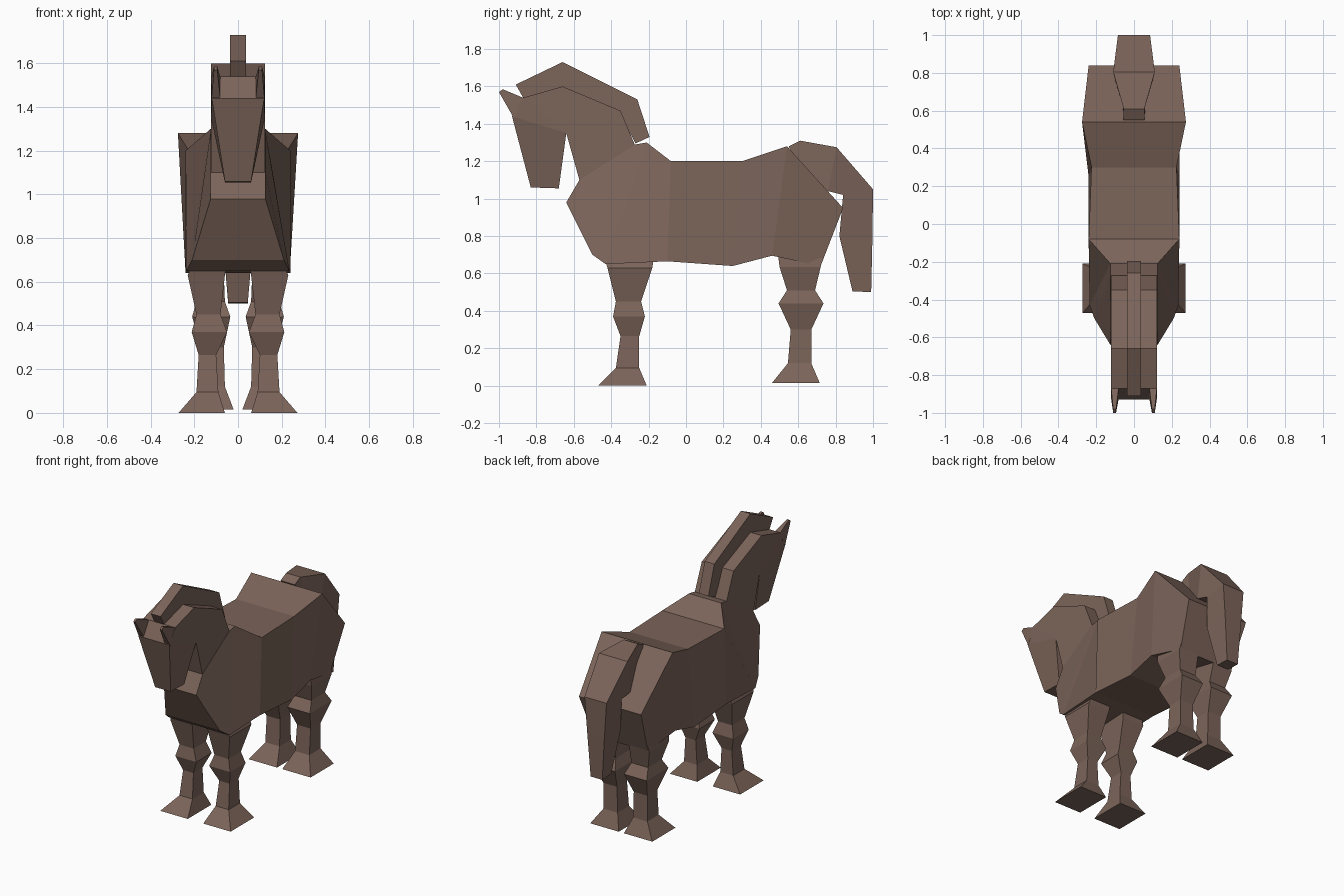
import bpy, bmesh

brown = bpy.data.materials.new("brown coat")
brown.diffuse_color = (0.2, 0.128, 0.101, 1)


def loft(name, rings):
    """Join four-cornered rings into one closed flat-faced part."""
    bm = bmesh.new()
    rows = [[bm.verts.new(p) for p in ring] for ring in rings]
    for a, b in zip(rows, rows[1:]):
        for i in range(4):
            j = (i + 1) % 4
            bm.faces.new((a[i], a[j], b[j], b[i]))
    bm.faces.new(rows[0])
    bm.faces.new(rows[-1])
    bmesh.ops.remove_doubles(bm, verts=bm.verts, dist=0.001)
    bmesh.ops.recalc_face_normals(bm, faces=bm.faces)
    mesh = bpy.data.meshes.new(name)
    bm.to_mesh(mesh)
    bm.free()
    mesh.materials.append(brown)
    obj = bpy.data.objects.new(name, mesh)
    bpy.context.collection.objects.link(obj)
    return obj


def profile(name, pairs):
    """Symmetric part from pairs of (y, z, half width): upper and lower edge."""
    return loft(name, [[(-a[2], a[0], a[1]), (a[2], a[0], a[1]),
                        (b[2], b[0], b[1]), (-b[2], b[0], b[1])] for a, b in pairs])


def mirror(obj):
    mod = obj.modifiers.new("both sides", 'MIRROR')
    mod.use_axis[0] = True


def legs(name, levels):
    """Leg pair from levels of z, y range, x range."""
    mirror(loft(name, [[(x0, y0, z), (x1, y0, z), (x1, y1, z), (x0, y1, z)]
                       for z, y0, y1, x0, x1 in levels]))


# Barrel, chest and rump
profile("body", [
    ((-0.57, 1.10, 0.125), (-0.64, 0.98, 0.125)),
    ((-0.27, 1.29, 0.125), (-0.50, 0.70, 0.21)),
    ((-0.21, 1.30, 0.125), (-0.43, 0.65, 0.235)),
    ((-0.08, 1.20, 0.24), (-0.10, 0.665, 0.24)),
    ((0.30, 1.20, 0.225), (0.25, 0.64, 0.24)),
    ((0.54, 1.28, 0.275), (0.46, 0.695, 0.24)),
    ((0.84, 0.95, 0.24), (0.72, 0.64, 0.21)),
])

# Head and neck
profile("head_and_neck", [
    ((-0.83, 1.06, 0.06), (-0.68, 1.055, 0.06)),
    ((-0.93, 1.44, 0.12), (-0.64, 1.35, 0.123)),
    ((-0.87, 1.54, 0.123), (-0.64, 1.35, 0.123)),
    ((-0.66, 1.60, 0.123), (-0.64, 1.35, 0.123)),
    ((-0.35, 1.47, 0.123), (-0.57, 1.10, 0.123)),
    ((-0.27, 1.28, 0.123), (-0.55, 1.05, 0.123)),
])

# Mane
w = 0.037
profile("mane", [
    ((-0.91, 1.61, w), (-0.865, 1.53, w)),
    ((-0.66, 1.73, w), (-0.66, 1.59, w)),
    ((-0.26, 1.53, w), (-0.355, 1.46, w)),
    ((-0.195, 1.33, w), (-0.27, 1.295, w)),
])

# Tail
profile("tail", [
    ((0.55, 1.28, 0.055), (0.57, 1.22, 0.055)),
    ((0.61, 1.31, 0.055), (0.63, 1.15, 0.06)),
    ((0.805, 1.275, 0.11), (0.76, 1.04, 0.10)),
    ((1.0, 1.05, 0.085), (0.84, 1.02, 0.09)),
    ((0.997, 0.80, 0.066), (0.82, 0.80, 0.07)),
    ((0.99, 0.50, 0.045), (0.89, 0.505, 0.045)),
])

# Ears
mirror(loft("ears", [
    [(0.08, -0.92, 1.43), (0.122, -0.92, 1.43), (0.122, -0.86, 1.535), (0.08, -0.86, 1.535)],
    [(0.095, -1.0, 1.57), (0.11, -1.0, 1.57), (0.11, -0.98, 1.585), (0.095, -0.98, 1.585)],
]))

# Legs with hooves
legs("front_legs", [
    (0.70, -0.44, -0.17, 0.05, 0.20),
    (0.63, -0.42, -0.18, 0.06, 0.23),
    (0.45, -0.375, -0.24, 0.08, 0.19),
    (0.37, -0.39, -0.22, 0.05, 0.212),
    (0.265, -0.35, -0.25, 0.10, 0.18),
    (0.095, -0.375, -0.25, 0.09, 0.19),
    (0.0, -0.47, -0.21, 0.06, 0.272),
])
legs("hind_legs", [
    (0.72, 0.49, 0.74, 0.06, 0.21),
    (0.635, 0.50, 0.72, 0.065, 0.22),
    (0.51, 0.54, 0.69, 0.06, 0.19),
    (0.44, 0.495, 0.735, 0.035, 0.21),
    (0.30, 0.56, 0.67, 0.065, 0.17),
    (0.12, 0.545, 0.67, 0.06, 0.17),
    (0.015, 0.46, 0.715, 0.02, 0.24),
])
